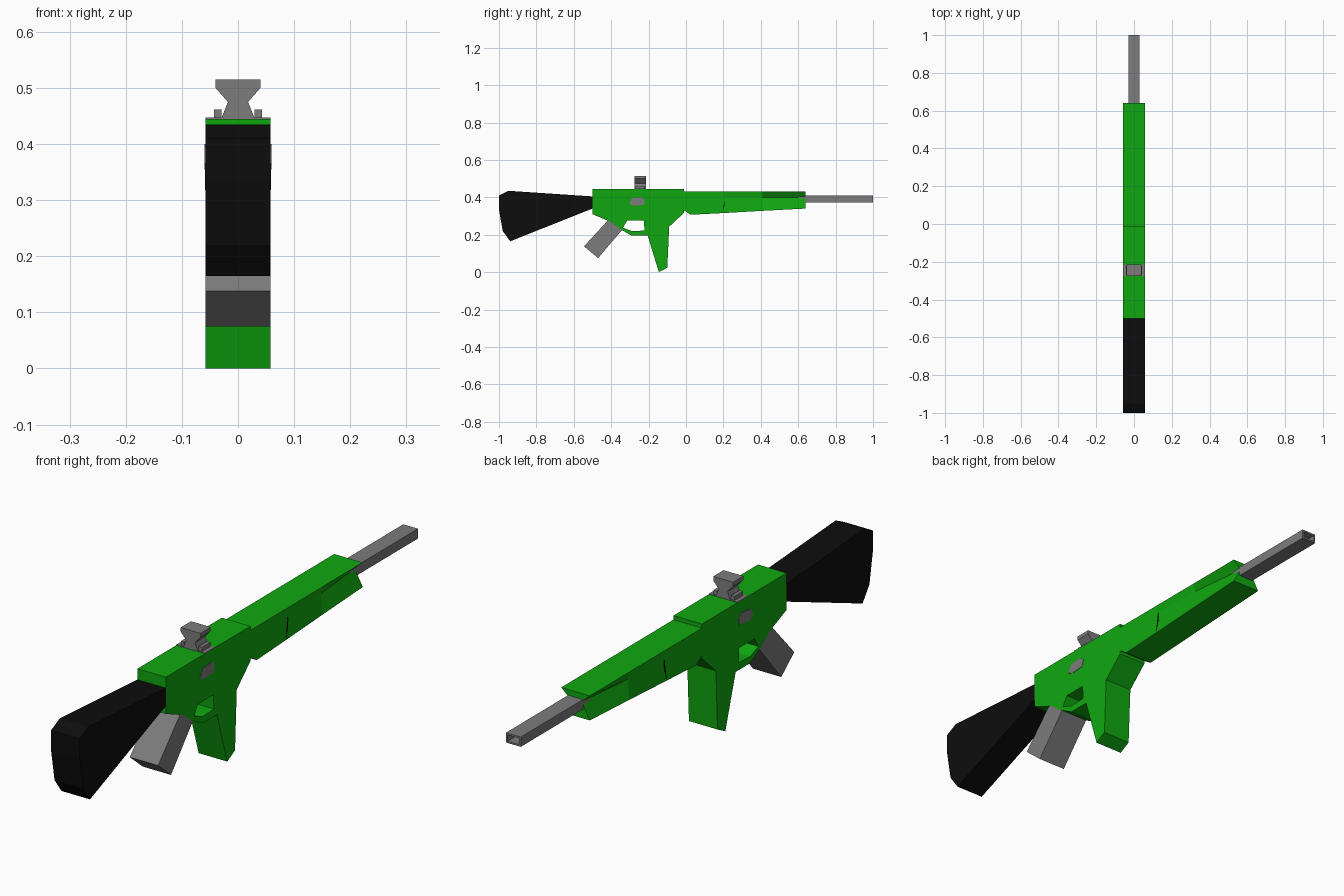
import bpy, bmesh

cube = bpy.data.objects.get("Cube")
if cube:
    bpy.data.objects.remove(cube)


def material(name, color):
    m = bpy.data.materials.new(name)
    m.use_nodes = True
    m.diffuse_color = (*color, 1)
    bsdf = next(n for n in m.node_tree.nodes if n.type == 'BSDF_PRINCIPLED')
    bsdf.inputs["Base Color"].default_value = (*color, 1)
    return m


GREEN = material("bright green", (0.005, 0.39, 0.005))
GREY = material("mid grey", (0.2, 0.2, 0.2))
BLACK = material("near black", (0.004, 0.004, 0.004))
HALF = 0.058


def finish(name, bm, mat):
    bmesh.ops.recalc_face_normals(bm, faces=bm.faces)
    mesh = bpy.data.meshes.new(name)
    bm.to_mesh(mesh)
    bm.free()
    mesh.materials.append(mat)
    obj = bpy.data.objects.new(name, mesh)
    bpy.context.collection.objects.link(obj)
    return obj


def loft(name, rings, mat):
    """Skin a list of equal-length rings and cap both ends."""
    bm = bmesh.new()
    loops = [[bm.verts.new(p) for p in ring] for ring in rings]
    n = len(loops[0])
    for a, b in zip(loops, loops[1:]):
        for i in range(n):
            j = (i + 1) % n
            bm.faces.new((a[i], a[j], b[j], b[i]))
    bm.faces.new(loops[0])
    bm.faces.new(loops[-1])
    return finish(name, bm, mat)


def side_prism(name, profile, mat, x0=-HALF, x1=HALF):
    return loft(name, [[(x, y, z) for y, z in profile] for x in (x0, x1)], mat)


def front_prism(name, profile, mat, y0, y1):
    return loft(name, [[(x, y, z) for x, z in profile] for y in (y0, y1)], mat)


def rect(a0, a1, b0, b1):
    return [(a0, b0), (a1, b0), (a1, b1), (a0, b1)]


# Shoulder stock
side_prism("stock", [(-1, .41), (-.95, .435), (-.5, .405), (-.5, .34),
                     (-.94, .165), (-.98, .22), (-1, .335)], BLACK)

# Receiver with its grip, and the trigger guard closing the opening
side_prism("receiver_and_grip", [
    (-.5, .445), (-.01, .445), (-.01, .318), (-.09, .243), (-.1, .024),
    (-.145, 0), (-.205, .195), (-.222, .222), (-.225, .275), (-.315, .275),
    (-.337, .238), (-.355, .232), (-.4, .268), (-.5, .31)], GREEN)
side_prism("trigger_guard", [(-.355, .232), (-.337, .238), (-.29, .22),
                             (-.222, .222), (-.205, .195), (-.29, .195)], GREEN)

# Angled magazine
side_prism("magazine", [(-.415, .28), (-.545, .138), (-.47, .075),
                        (-.34, .228)], GREY, -.0575, .0575)

# Handguard: flat sides at the rear, pinched to a waist at the muzzle end
rings = []
for y, low, waist in [(-.01, .33, HALF), (.025, .307, HALF), (.2, .316, .056),
                      (.41, .328, .049), (.64, .34, .025)]:
    half = [(HALF, .43), (waist, .4), (HALF, low)]
    rings.append([(x, y, z) for x, z in half]
                 + [(-x, y, z) for x, z in reversed(half)])
loft("handguard", rings, GREEN)

# Hollow square barrel
barrel = front_prism("barrel", rect(-.03, .03, .373, .409), GREY, .6, 1)
bm = bmesh.new()
bm.from_mesh(barrel.data)
muzzle = max(bm.faces, key=lambda f: f.calc_center_median().y)
bmesh.ops.inset_region(bm, faces=[muzzle], thickness=.009)
bore = bmesh.ops.extrude_face_region(bm, geom=[muzzle])["geom"]
bmesh.ops.translate(bm, vec=(0, -.3, 0),
                    verts=[v for v in bore if isinstance(v, bmesh.types.BMVert)])
if muzzle.is_valid:
    bmesh.ops.delete(bm, geom=[muzzle], context='FACES_ONLY')
bm.to_mesh(barrel.data)
bm.free()

# Sight on its mounting plate
SIGHT = (-.275, -.215)
front_prism("sight_plate", rect(-HALF, HALF, .444, .447), GREY, *SIGHT)
waisted = [(.03, .445), (.018, .475), (.04, .5), (.04, .515)]
front_prism("sight", waisted + [(-x, z) for x, z in reversed(waisted)], GREY, *SIGHT)

# Details repeated on both sides
for name, s in (("left", 1), ("right", -1)):
    front_prism(name + "_sight_rail", rect(s * .029, s * .043, .445, .462),
                GREY, -.27, -.22)
    side_prism(name + "_ejection_cover",
               [(-.305, .365), (-.29, .395), (-.235, .4), (-.22, .385),
                (-.225, .36), (-.28, .355)], GREY, s * .056, s * .0595)
    side_prism(name + "_handguard_slot", [(.195, .318), (.207, .36), (.207, .395)],
               BLACK, s * .052, s * .0585)
